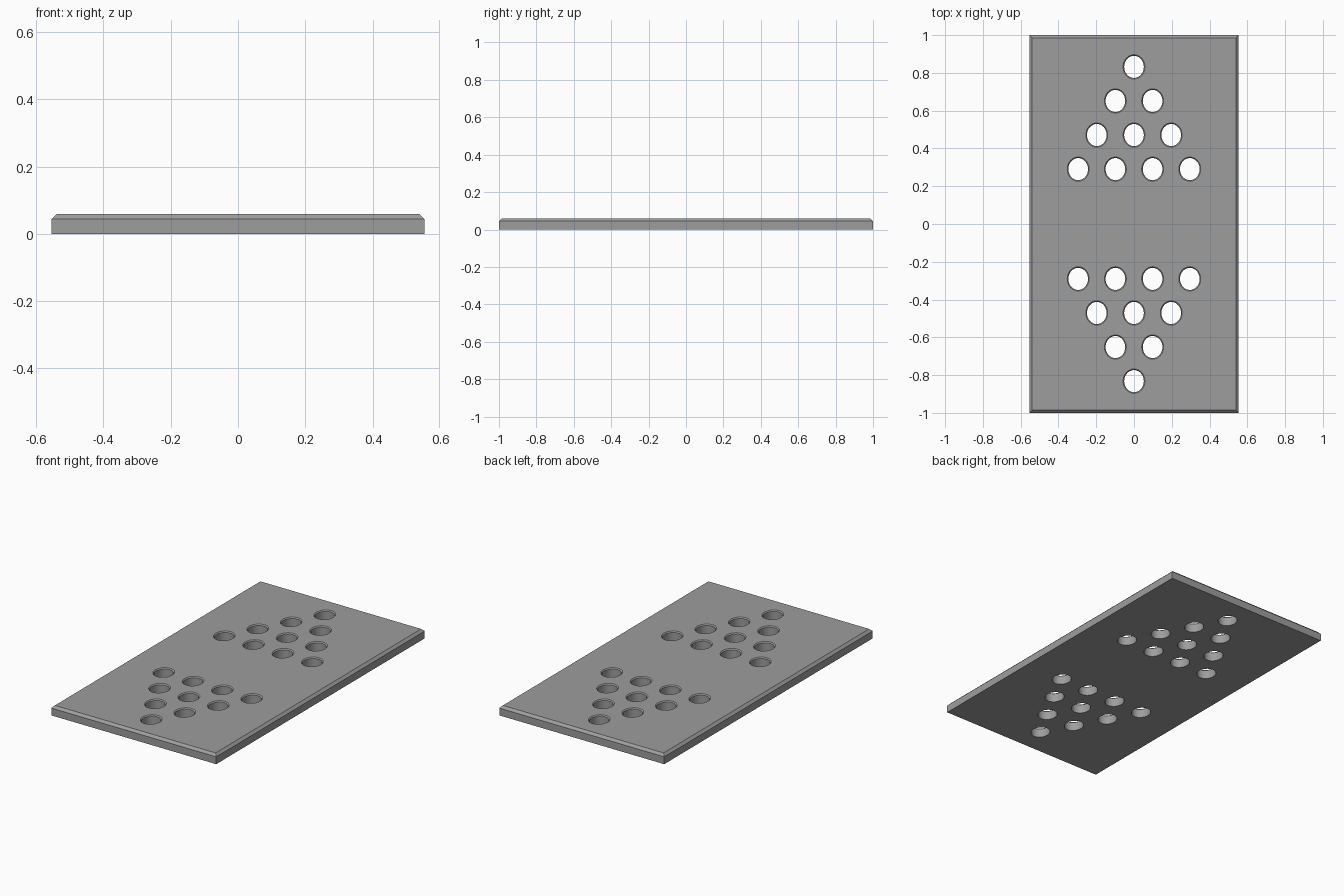
import bpy, bmesh, math

if "Cube" in bpy.data.objects:
    bpy.data.objects.remove(bpy.data.objects["Cube"])

HX, HY, H = 0.554, 1.0, 0.059     # plate half sizes and height
CH = 0.0145                       # top edge chamfer
RX, RY, RIM = 0.052, 0.0585, 0.006  # oval hole radii and rim chamfer


def mesh_object(name, bm):
    bmesh.ops.recalc_face_normals(bm, faces=bm.faces)
    me = bpy.data.meshes.new(name)
    bm.to_mesh(me)
    bm.free()
    ob = bpy.data.objects.new(name, me)
    bpy.context.collection.objects.link(ob)
    return ob


def loft(bm, rings):
    """Closed solid through a stack of equal-length point rings."""
    vs = [[bm.verts.new(p) for p in r] for r in rings]
    n = len(vs[0])
    for a, b in zip(vs, vs[1:]):
        for i in range(n):
            j = (i + 1) % n
            bm.faces.new((a[i], a[j], b[j], b[i]))
    bm.faces.new(vs[0][::-1])
    bm.faces.new(vs[-1])


def rect(inset, z):
    x, y = HX - inset, HY - inset
    return [(-x, -y, z), (x, -y, z), (x, y, z), (-x, y, z)]


def oval(cx, cy, grow, z, n=32):
    return [(cx + (RX + grow) * math.cos(2 * math.pi * i / n),
             cy + (RY + grow) * math.sin(2 * math.pi * i / n), z) for i in range(n)]


# chamfered plate
bm = bmesh.new()
loft(bm, [rect(0, 0), rect(0, H - CH), rect(CH, H)])
plate = mesh_object("plate", bm)

# two mirrored triangles of ten holes, each with a chamfered top rim
bm = bmesh.new()
for side in (-1, 1):
    for row in range(4):
        cy = side * (0.832 - 0.1805 * row)
        for k in range(row + 1):
            cx = 0.197 * (k - row / 2)
            loft(bm, [oval(cx, cy, 0, -0.02), oval(cx, cy, 0, H - RIM),
                      oval(cx, cy, RIM, H), oval(cx, cy, RIM, H + 0.02)])
cutter = mesh_object("hole_cutter", bm)
cutter.hide_render = True

mod = plate.modifiers.new("holes", 'BOOLEAN')
mod.operation = 'DIFFERENCE'
mod.solver = 'EXACT'
mod.object = cutter
bpy.context.view_layer.objects.active = plate
plate.select_set(True)
bpy.ops.object.modifier_apply(modifier=mod.name)
bpy.data.objects.remove(cutter)
bpy.ops.object.shade_smooth_by_angle(angle=math.radians(20))

# dark grey finish
mat = bpy.data.materials.new("dark_grey")
mat.diffuse_color = (0.34, 0.34, 0.34, 1)
mat.use_nodes = True
mat.node_tree.nodes["Principled BSDF"].inputs["Base Color"].default_value = mat.diffuse_color
plate.data.materials.clear()
plate.data.materials.append(mat)
